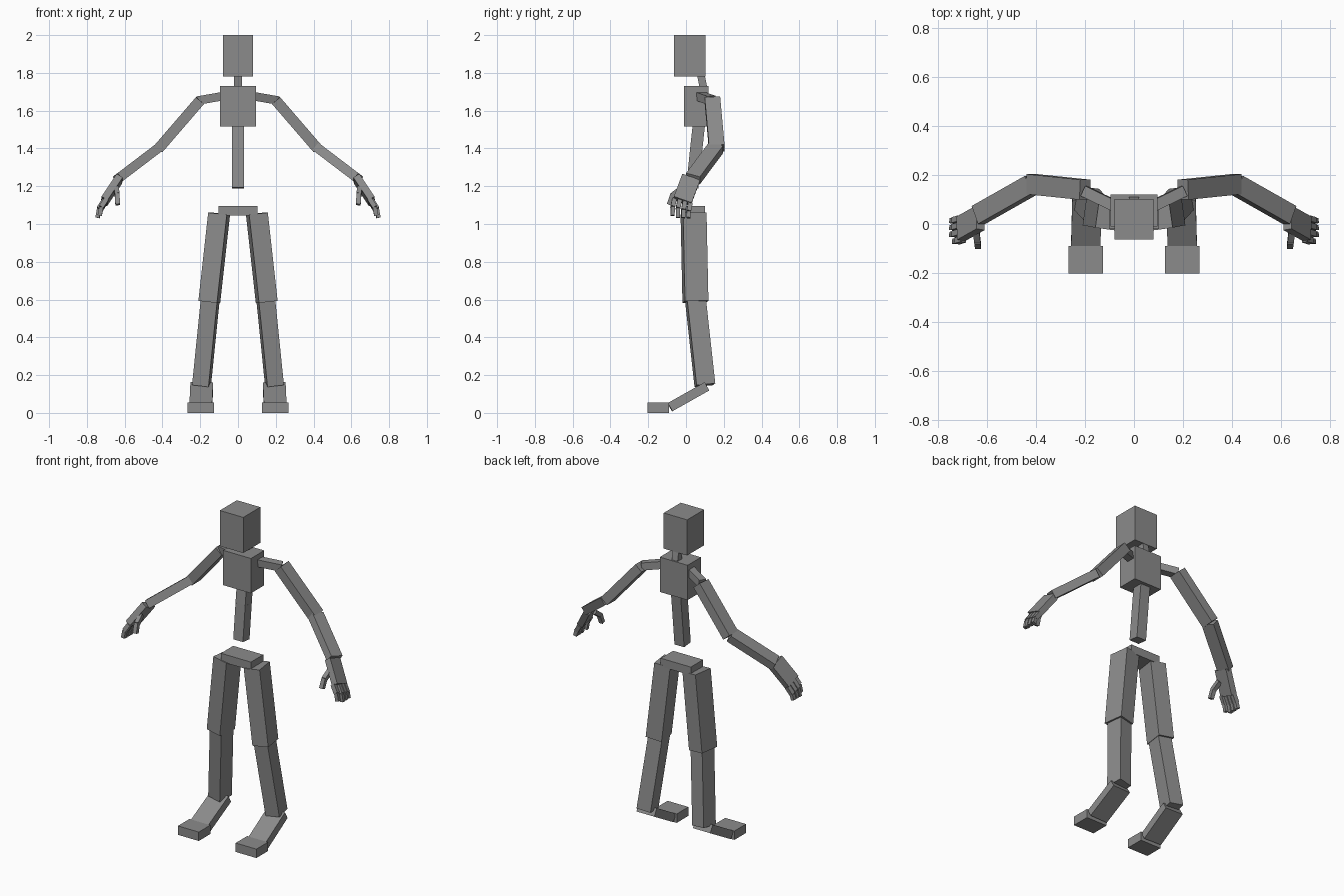
import bpy
import bmesh
import math
from mathutils import Vector, Matrix

if "Cube" in bpy.data.objects:
    bpy.data.objects.remove(bpy.data.objects["Cube"])

grey = bpy.data.materials.new("mid_grey")
grey.diffuse_color = (0.26, 0.26, 0.26, 1)
grey.use_nodes = True
grey.node_tree.nodes["Principled BSDF"].inputs["Base Color"].default_value = grey.diffuse_color


def bone(name, start, end, width, depth, side=(1, 0, 0)):
    """Box running from start to end; width lies along the side direction."""
    a, b = Vector(start), Vector(end)
    axis = (b - a).normalized()
    s = Vector(side)
    s = (s - axis * s.dot(axis)).normalized()
    t = axis.cross(s)
    frame = Matrix((s, t, axis)).transposed().to_4x4()
    frame.translation = (a + b) / 2
    bm = bmesh.new()
    size = Matrix.Diagonal((width, depth, (b - a).length, 1))
    bmesh.ops.create_cube(bm, size=1, matrix=frame @ size)
    bmesh.ops.recalc_face_normals(bm, faces=bm.faces)
    mesh = bpy.data.meshes.new(name)
    bm.to_mesh(mesh)
    bm.free()
    mesh.materials.append(grey)
    ob = bpy.data.objects.new(name, mesh)
    bpy.context.collection.objects.link(ob)


def pair(name, start, end, width, depth, side):
    """Matching left and right limbs, mirrored across x."""
    for label, m in (("left", 1), ("right", -1)):
        flip = lambda p: (p[0] * m, p[1], p[2])
        bone(f"{label}_{name}", flip(start), flip(end), width, depth, flip(side))


# Head, neck and trunk
bone("head", (0, 0.02, 1.78), (0, 0.02, 2.0), 0.16, 0.166)
bone("neck", (0, 0.098, 1.69), (0, 0.077, 1.80), 0.04, 0.04)
bone("chest", (0, 0.055, 1.515), (0, 0.055, 1.73), 0.19, 0.13)
bone("upper_spine", (0, 0.055, 1.405), (0, 0.072, 1.56), 0.066, 0.065)
bone("lower_spine", (0, 0.033, 1.19), (0, 0.055, 1.405), 0.066, 0.065)
bone("hips", (0, 0.04, 1.045), (0, 0.04, 1.096), 0.205, 0.12)

# Legs, turned slightly outward
yaw = math.radians(8)
out = (math.cos(yaw), math.sin(yaw), 0)
pair("thigh", (0.1, 0.04, 1.055), (0.152, 0.05, 0.588), 0.1, 0.125, out)
pair("shin", (0.147, 0.05, 0.6), (0.193, 0.1, 0.147), 0.088, 0.1, out)
pair("foot", (0.192, 0.11, 0.14), (0.197, -0.085, 0.03), 0.12, 0.05, (1, 0, 0))
pair("toes", (0.197, -0.09, 0.028), (0.197, -0.203, 0.028), 0.142, 0.055, (1, 0, 0))

# Arms
across = (0, 1, 0)
pair("collarbone", (0.05, 0.06, 1.682), (0.205, 0.135, 1.655), 0.045, 0.045, across)
pair("upper_arm", (0.2, 0.14, 1.655), (0.42, 0.163, 1.4), 0.082, 0.056, across)
pair("forearm", (0.418, 0.16, 1.405), (0.635, 0.037, 1.24), 0.08, 0.05, across)
palm = (0, 1, -0.3)
pair("hand", (0.628, 0.025, 1.24), (0.708, -0.02, 1.12), 0.1, 0.038, palm)

# Fingers: two joints each, fanned across the end of the hand
for i, finger in enumerate(("index", "middle", "ring", "little")):
    y = -0.062 + 0.028 * i
    z = 1.132 - 0.008 * i
    x = 0.708 - (0.012 if i == 0 else 0)
    knuckle = (x + 0.027, y - 0.008, z - 0.042)
    tip = (x + 0.036, y - 0.009, 1.045 if i == 0 else 1.033)
    pair(f"{finger}_finger_base", (x, y, z), knuckle, 0.024, 0.026, palm)
    pair(f"{finger}_finger_tip", knuckle, tip, 0.021, 0.022, palm)

# Thumb
pair("thumb_base", (0.645, -0.025, 1.19), (0.64, -0.07, 1.155), 0.026, 0.026, (1, 0, 0))
pair("thumb_tip", (0.64, -0.07, 1.16), (0.637, -0.09, 1.103), 0.025, 0.024, (1, 0, 0))
